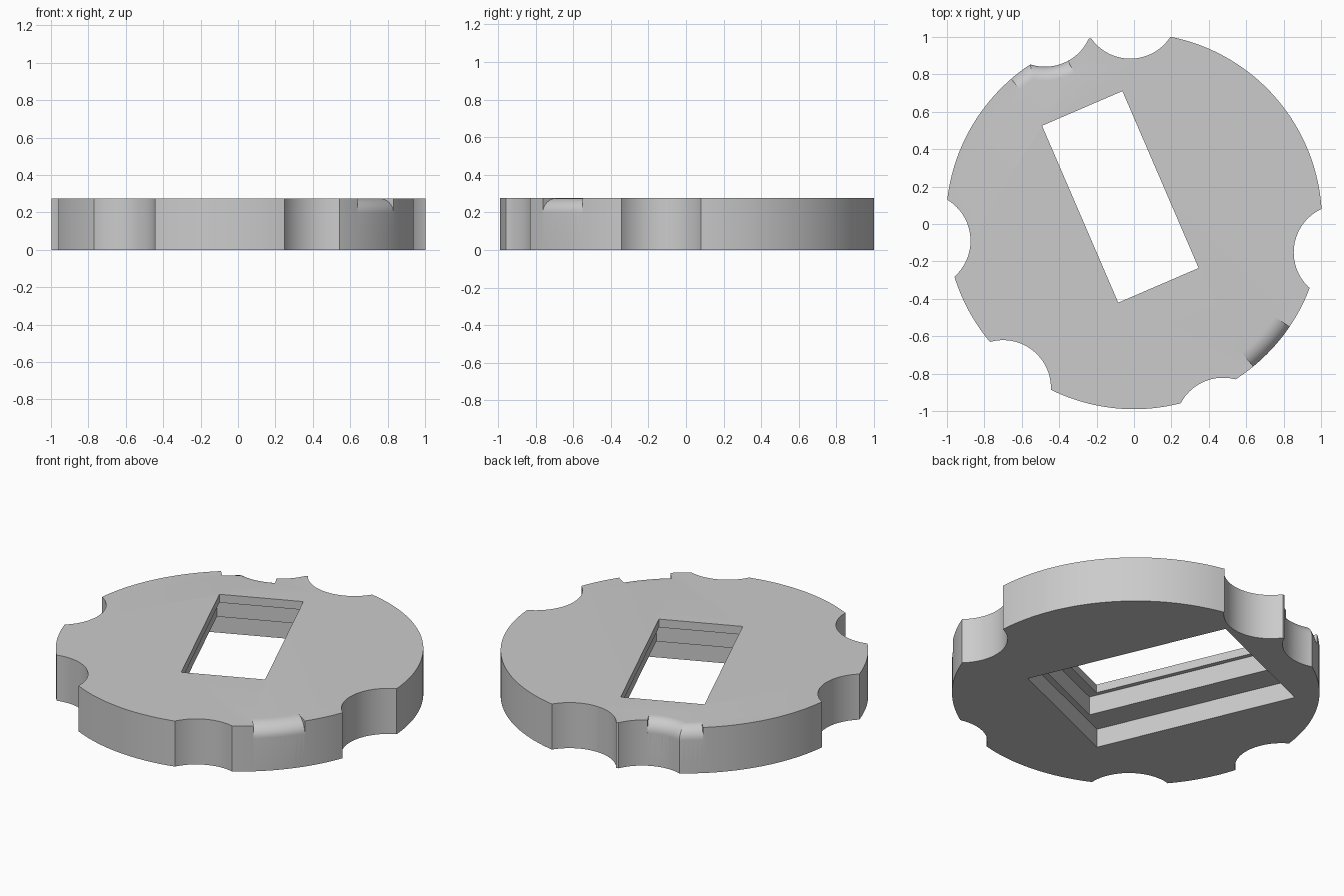
import bpy, bmesh
from math import radians, sin, cos, pi
from mathutils import Matrix, Vector

if "Cube" in bpy.data.objects:
    bpy.data.objects.remove(bpy.data.objects["Cube"], do_unlink=True)

HEIGHT = 0.275
RADIUS = 1.005
CENTRE = (0.0, 0.015)
SCALLOP_R = 0.256

grey = bpy.data.materials.new("plain grey")
grey.diffuse_color = (0.6, 0.6, 0.6, 1)
grey.use_nodes = True
grey.node_tree.nodes["Principled BSDF"].inputs["Base Color"].default_value = (0.6, 0.6, 0.6, 1)


def finish(bm, name):
    bmesh.ops.recalc_face_normals(bm, faces=bm.faces)
    mesh = bpy.data.meshes.new(name)
    bm.to_mesh(mesh)
    bm.free()
    mesh.materials.append(grey)
    obj = bpy.data.objects.new(name, mesh)
    bpy.context.collection.objects.link(obj)
    return obj


def cylinder(name, centre, radius, z0, z1, sides):
    bm = bmesh.new()
    place = Matrix.Translation((*centre, (z0 + z1) / 2))
    bmesh.ops.create_cone(bm, cap_ends=True, segments=sides, radius1=radius,
                          radius2=radius, depth=z1 - z0, matrix=place)
    return finish(bm, name)


def slot_box(name, width, length, z0, z1):
    bm = bmesh.new()
    place = (Matrix.Translation((-0.073, 0.145, (z0 + z1) / 2))
             @ Matrix.Rotation(radians(23.3), 4, "Z")
             @ Matrix.Diagonal((width, length, z1 - z0, 1)))
    bmesh.ops.create_cube(bm, size=1, matrix=place)
    return finish(bm, name)


def edge_rounder(name, centre, radius, side, width, drop, start, end):
    """Swept cutter that rounds the top edge; side is 1 on the rim, -1 on a scallop."""
    profile = [(-0.06, HEIGHT - drop)]
    for i in range(11):
        t = i / 10 * pi / 2
        profile.append((width * (1 - cos(t)), HEIGHT - drop + drop * sin(t)))
    profile += [(width, HEIGHT + 0.06), (-0.06, HEIGHT + 0.06)]
    bm = bmesh.new()
    rings = []
    steps = 24
    for k in range(steps + 1):
        a = radians(start + (end - start) * k / steps)
        out = Vector((cos(a), sin(a), 0))
        rings.append([bm.verts.new(Vector((*centre, z)) + out * (radius - side * off))
                      for off, z in profile])
    n = len(profile)
    for r0, r1 in zip(rings, rings[1:]):
        for j in range(n):
            bm.faces.new((r0[j], r0[(j + 1) % n], r1[(j + 1) % n], r1[j]))
    bm.faces.new(rings[0])
    bm.faces.new(rings[-1])
    return finish(bm, name)


# Round plate
disc = cylinder("notched_disc", CENTRE, RADIUS, 0, HEIGHT, 256)

# Scallops around the rim
corner_scallop = (-0.475, 1.097)
scallops = [(-0.02, 1.14), (-1.13, -0.09), (1.11, -0.152),
            (-0.70, -0.877), (0.476, -1.078), corner_scallop]
cutters = [cylinder("scallop_cutter", c, SCALLOP_R, -0.1, HEIGHT + 0.1, 96) for c in scallops]

# Stepped slot, widest at the underside
cutters += [slot_box("slot_cutter", 0.468, 1.03, -0.1, HEIGHT + 0.1),
            slot_box("middle_recess_cutter", 0.52, 1.14, -0.1, 0.225),
            slot_box("lower_recess_cutter", 0.84, 1.21, -0.1, 0.113)]

# Rounded grips on the top edge
cutters += [edge_rounder("side_grip_cutter", CENTRE, RADIUS, 1, 0.095, 0.077, -50.6, -34.2),
            edge_rounder("rim_grip_cutter", CENTRE, RADIUS, 1, 0.075, 0.076, 119, 130.8),
            edge_rounder("scallop_grip_cutter", corner_scallop, SCALLOP_R, -1,
                         0.075, 0.076, -130, -61.7)]

bpy.context.view_layer.objects.active = disc
for cutter in cutters:
    cutter.hide_render = True
    mod = disc.modifiers.new("cut", "BOOLEAN")
    mod.operation = "DIFFERENCE"
    mod.solver = "EXACT"
    mod.object = cutter
    bpy.ops.object.modifier_apply(modifier=mod.name)
    bpy.data.objects.remove(cutter, do_unlink=True)

bpy.ops.object.select_all(action="DESELECT")
disc.select_set(True)
bpy.ops.object.shade_smooth_by_angle(angle=radians(25))
